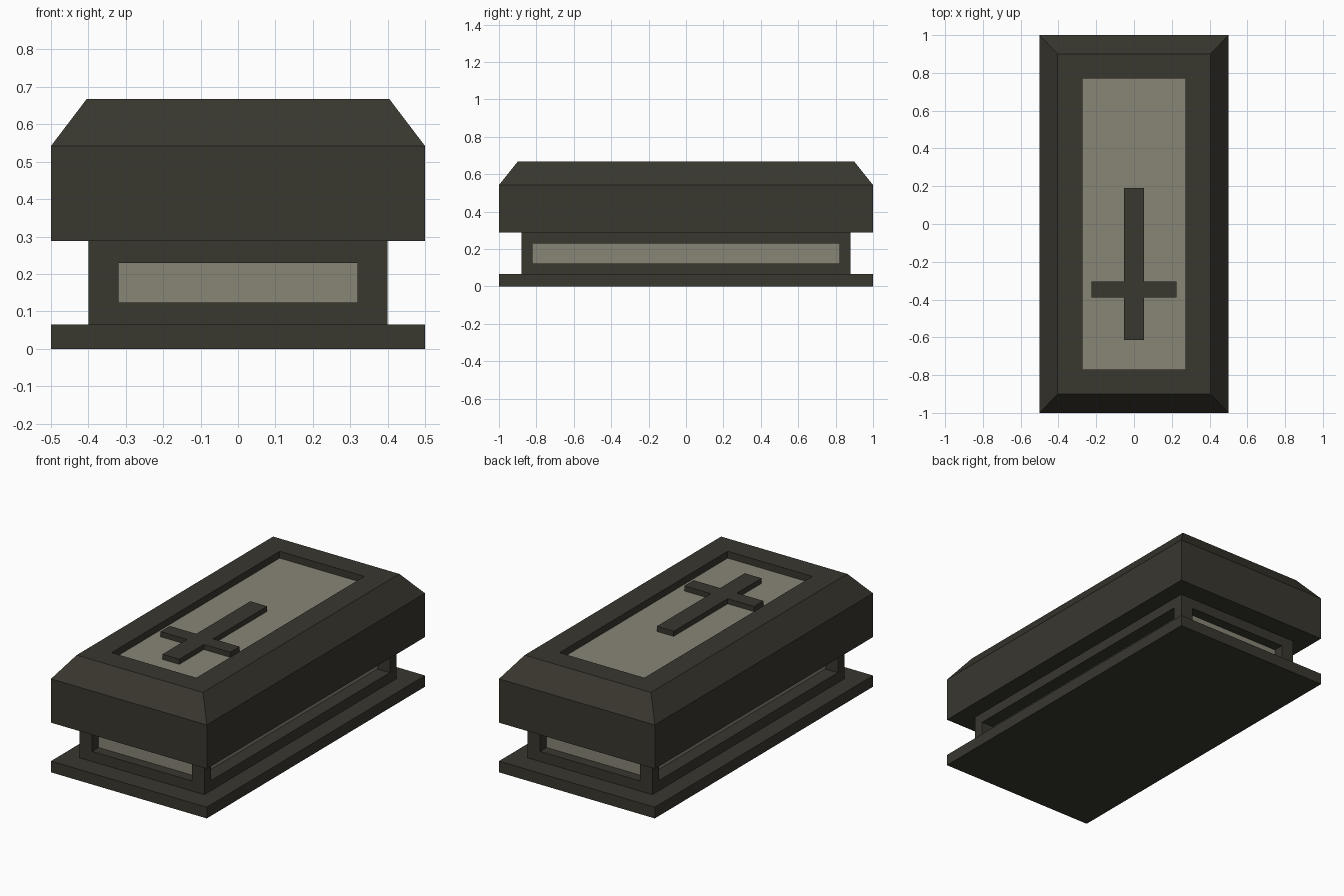
import bpy
import bmesh
from math import pi
from mathutils import Matrix, Vector

if "Cube" in bpy.data.objects:
    bpy.data.objects.remove(bpy.data.objects["Cube"])


def material(name, rgb):
    mat = bpy.data.materials.new(name)
    mat.use_nodes = True
    color = (*rgb, 1.0)
    mat.diffuse_color = color
    mat.node_tree.nodes["Principled BSDF"].inputs["Base Color"].default_value = color
    return mat


dark = material("dark stone", (0.04, 0.038, 0.028))
pale = material("pale stone", (0.25, 0.235, 0.18))


def loft(bm, rings, matrix=Matrix(), cap_start=True, cap_material=0):
    """Join rectangular rings of (half width, half height, level) and cap the ends."""
    loops = []
    for hx, hy, z in rings:
        corners = ((-hx, -hy), (hx, -hy), (hx, hy), (-hx, hy))
        loops.append([bm.verts.new(matrix @ Vector((x, y, z))) for x, y in corners])
    for low, high in zip(loops, loops[1:]):
        for i in range(4):
            j = (i + 1) % 4
            bm.faces.new((low[i], low[j], high[j], high[i]))
    if cap_start:
        bm.faces.new(loops[0][::-1])
    bm.faces.new(loops[-1]).material_index = cap_material


def finish(name, bm):
    mesh = bpy.data.meshes.new(name)
    bm.to_mesh(mesh)
    bm.free()
    mesh.materials.append(dark)
    mesh.materials.append(pale)
    obj = bpy.data.objects.new(name, mesh)
    bpy.context.collection.objects.link(obj)
    return obj


# Base slab
bm = bmesh.new()
loft(bm, [(0.5, 1, 0), (0.5, 1, 0.065)])
finish("base_slab", bm)

# Chest: four framed walls, each with a sunken pale panel
HALF_X, HALF_Y, LOW, HIGH = 0.4, 0.88, 0.065, 0.288
WINDOW_X, WINDOW_Y, WINDOW_HALF = 0.32, 0.82, 0.053
mid, half_height = (LOW + HIGH) / 2, (HIGH - LOW) / 2
bm = bmesh.new()
for turn in range(4):
    if turn % 2 == 0:
        width, window, outer, inner = HALF_X, WINDOW_X, HALF_Y, WINDOW_Y
    else:
        width, window, outer, inner = HALF_Y, WINDOW_Y, HALF_X, WINDOW_X
    wall = (Matrix.Translation((0, 0, mid)) @ Matrix.Rotation(turn * pi / 2, 4, "Z")
            @ Matrix.Rotation(pi / 2, 4, "X"))
    loft(bm, [(width, half_height, outer), (window, WINDOW_HALF, outer),
              (window, WINDOW_HALF, inner)], wall, cap_start=False, cap_material=1)
bmesh.ops.remove_doubles(bm, verts=bm.verts, dist=0.0001)
finish("chest", bm)

# Lid: straight skirt, sloped shoulder, flat rim and sunken pale panel
FLOOR = 0.627
bm = bmesh.new()
loft(bm, [(0.5, 1, HIGH), (0.5, 1, 0.542), (0.405, 0.9, 0.667),
          (0.272, 0.77, 0.667), (0.272, 0.77, FLOOR)], cap_material=1)
finish("lid", bm)

# Raised cross: an outline extruded upwards
STEM, ARM, CROSS_TOP = 0.054, 0.224, 0.657
FOOT, ARM_LOW, ARM_HIGH, HEAD = -0.615, -0.39, -0.305, 0.19
side = [(STEM, FOOT), (STEM, ARM_LOW), (ARM, ARM_LOW),
        (ARM, ARM_HIGH), (STEM, ARM_HIGH), (STEM, HEAD)]
outline = side + [(-x, y) for x, y in reversed(side)]
bm = bmesh.new()
face = bm.faces.new([bm.verts.new((x, y, FLOOR)) for x, y in outline])
top = bmesh.ops.extrude_face_region(bm, geom=[face], use_keep_orig=True)["geom"]
for vert in (g for g in top if isinstance(g, bmesh.types.BMVert)):
    vert.co.z = CROSS_TOP
bmesh.ops.recalc_face_normals(bm, faces=bm.faces)
finish("cross", bm)
